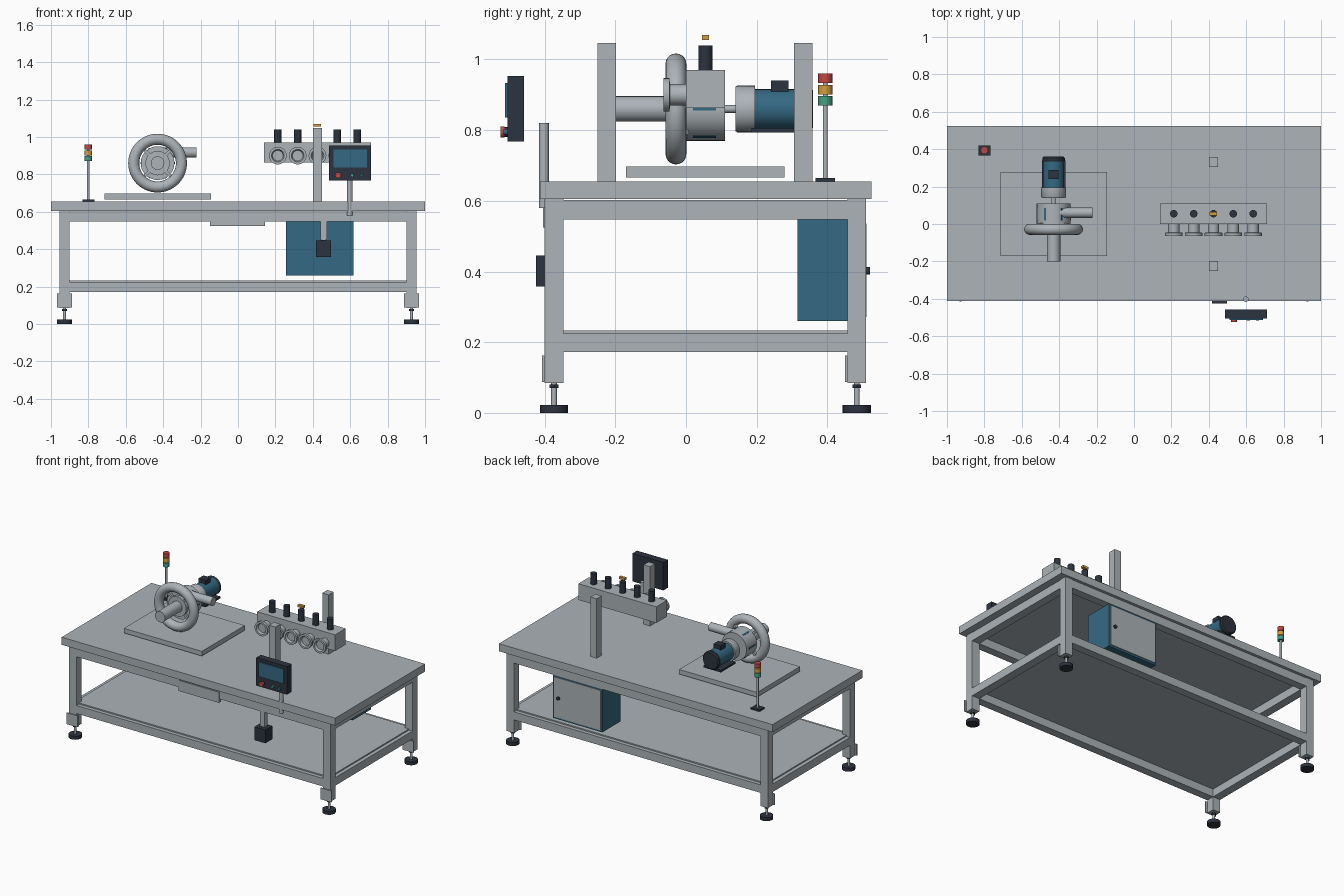
import bpy, bmesh, math
from mathutils import Matrix, Vector

if "Cube" in bpy.data.objects:
    bpy.data.objects.remove(bpy.data.objects["Cube"])


def material(name, rgb):
    m = bpy.data.materials.new(name)
    lin = [((c / 255 + 0.055) / 1.055) ** 2.4 for c in rgb]
    m.diffuse_color = (*lin, 1)
    m.use_nodes = True
    m.node_tree.nodes["Principled BSDF"].inputs["Base Color"].default_value = m.diffuse_color
    return m


STEEL = material("steel_grey", (172, 179, 184))
TEAL = material("teal_blue", (52, 105, 131))
DARK = material("dark_charcoal", (44, 51, 62))
RED = material("signal_red", (196, 72, 68))
AMBER = material("signal_amber", (212, 158, 62))
GREEN = material("signal_green", (72, 160, 132))


def finish(name, bm, mat, smooth=False):
    bmesh.ops.recalc_face_normals(bm, faces=bm.faces)
    mesh = bpy.data.meshes.new(name)
    bm.to_mesh(mesh)
    bm.free()
    mesh.materials.append(mat)
    ob = bpy.data.objects.new(name, mesh)
    bpy.context.collection.objects.link(ob)
    if smooth:
        bpy.ops.object.select_all(action='DESELECT')
        bpy.context.view_layer.objects.active = ob
        ob.select_set(True)
        bpy.ops.object.shade_smooth_by_angle(angle=math.radians(35))
    return ob


def box(name, x, y, z, mat=STEEL):
    """Box from (min, max) pairs."""
    bm = bmesh.new()
    size = Vector((x[1] - x[0], y[1] - y[0], z[1] - z[0]))
    mid = Vector((x[0] + x[1], y[0] + y[1], z[0] + z[1])) / 2
    bmesh.ops.create_cube(bm, size=1, matrix=Matrix.Translation(mid) @ Matrix.Diagonal((*size, 1)))
    return finish(name, bm, mat)


AXES = {'X': Matrix.Rotation(math.pi / 2, 4, 'Y'),
        'Y': Matrix.Rotation(-math.pi / 2, 4, 'X'),
        'Z': Matrix.Identity(4)}


def lathe(name, origin, axis, profile, mat=STEEL, closed=False, n=40):
    """Revolve (radius, distance along axis) points around an axis through origin."""
    bm = bmesh.new()
    vs = [bm.verts.new((r, 0, h)) for r, h in profile]
    pairs = list(zip(vs, vs[1:])) + ([(vs[-1], vs[0])] if closed else [])
    edges = [bm.edges.new(p) for p in pairs]
    bmesh.ops.spin(bm, geom=vs + edges, cent=(0, 0, 0), axis=(0, 0, 1), angle=2 * math.pi, steps=n)
    bmesh.ops.remove_doubles(bm, verts=bm.verts, dist=1e-5)
    bm.transform(Matrix.Translation(origin) @ AXES[axis])
    return finish(name, bm, mat, True)


def rod(name, origin, axis, r, a, b, mat=STEEL, n=32):
    return lathe(name, origin, axis, [(0, a), (r, a), (r, b), (0, b)], mat, n=n)


# Table top, legs and rails
box("table_top", (-1, 1), (-.413, .525), (.605, .655))
LX, LY = (.90, .955), ((-.40, -.347), (.457, .51))
for sx in (-1, 1):
    xs = tuple(sorted(sx * v for v in LX))
    for ys in LY:
        cx, cy = sum(xs) / 2, sum(ys) / 2
        box("leg", xs, ys, (.085, .605))
        box("leg_plate", (cx - .04, cx + .04), (ys[0] - .007, ys[0]), (.087, .162))
        rod("foot_pad", (cx, cy, 0), 'Z', .04, 0, .023, DARK)
        rod("foot_stem", (cx, cy, 0), 'Z', .008, .023, .086, n=16)
        rod("foot_nut", (cx, cy, 0), 'Z', .014, .07, .08, DARK, 6)
    box("upper_side_rail", xs, (LY[0][1], LY[1][0]), (.547, .602))
    box("lower_side_rail", xs, (LY[0][1], LY[1][0]), (.172, .225))
for ys in LY:
    box("upper_long_rail", (-.90, .90), ys, (.547, .602))
    box("lower_long_rail", (-.90, .90), ys, (.172, .225))
box("lower_shelf", (-.93, .93), (-.375, .485), (.224, .233))
box("front_drawer_plate", (-.15, .145), (-.405, -.385), (.524, .594))

# Electrical cabinet under the table
box("cabinet", (.257, .618), (.315, .506), (.26, .547), TEAL)
box("cabinet_door", (.268, .607), (.505, .511), (.272, .536))
rod("door_lock", (.575, 0, .402), 'Y', .011, .51, .52, DARK, 20)

# Hanging control box
box("hanging_bracket", (.44, .475), (-.40, -.37), (.45, .553))
box("hanging_box", (.417, .497), (-.424, -.352), (.358, .446), DARK)
rod("hanging_gland", (.457, -.388, 0), 'Z', .012, .44, .463, DARK, 20)

# Screen panel with buttons and its pole
rod("screen_pole", (.598, -.402, 0), 'Z', .0145, .58, .82, n=24)
box("screen_housing", (.487, .712), (-.505, -.458), (.768, .953), DARK)
box("screen_glass", (.51, .69), (-.512, -.505), (.836, .933), TEAL)
rod("stop_button_base", (.535, 0, .795), 'Y', .014, -.514, -.505, DARK, 24)
rod("stop_button", (.535, 0, .795), 'Y', .016, -.525, -.513, RED, 24)
rod("start_button", (.61, 0, .795), 'Y', .009, -.516, -.505, GREEN, 20)
rod("mode_button", (.66, 0, .795), 'Y', .009, -.516, -.505, TEAL, 20)

# Manifold, its two posts, valves and nozzles
for y in (-.224, .332):
    box("manifold_post", (.402, .449), (y - .026, y + .026), (.655, 1.047))
box("manifold_block", (.14, .71), (0, .11), (.863, .97))
for i in range(5):
    x = .425 + (i - 2) * .106
    rod("valve_cap", (x, .055, 0), 'Z', .02, .97, 1.04, DARK, 24)
    lathe("nozzle", (x, 0, .9), 'Y', [(.03, 0), (.03, -.045), (.047, -.047), (.047, -.064),
                                      (.034, -.064), (.028, -.05), (0, -.05)])
box("centre_valve_lever", (.405, .445), (.045, .065), (1.055, 1.07), AMBER)

# Pump: base, ring casing, housing, pipes
PX, PZ = -.43, .86
P = (PX, 0, PZ)
box("pump_base", (-.715, -.145), (-.17, .279), (.666, .697))
ring = [(.1275 + .0295 * math.cos(t * math.tau / 20), -.0285 + .0295 * math.sin(t * math.tau / 20))
        for t in range(20)]
lathe("pump_ring", P, 'Y', ring, closed=True, n=56)
lathe("pump_housing", P, 'Y', [(0, -.02), (.065, -.02), (.065, 0), (.09, 0), (.09, .11), (0, .11)])
rod("inlet_pipe", P, 'Y', .036, -.20, 0)
rod("outlet_pipe", (0, .06, .917), 'X', .027, -.43, -.222)
for i in range(6):
    a = i * math.pi / 3
    slot = box("housing_slot", (.086, .092), (.02, .085), (-.005, .005), TEAL)
    slot.data.transform(Matrix.Translation(P) @ Matrix.Rotation(a, 4, 'Y'))
# Ring supports joining the ring to the housing
for i in range(4):
    web = box("ring_web", (.06, .11), (-.012, .006), (-.008, .008))
    web.data.transform(Matrix.Translation(P) @ Matrix.Rotation((i + .5) * math.pi / 2, 4, 'Y'))

# Motor
rod("motor_shaft", P, 'Y', .011, .11, .145, n=20)
lathe("motor_flange", P, 'Y', [(0, .14), (.063, .14), (.066, .145), (.066, .195), (0, .195)])
rod("motor_body", P, 'Y', .056, .19, .338, TEAL)
lathe("motor_fan_cover", P, 'Y', [(.058, .335), (.06, .338), (.06, .352), (.053, .36), (0, .36)], DARK)
box("motor_terminal_box", (PX - .026, PX + .026), (.24, .29), (.905, .94), DARK)
box("motor_foot", (PX - .063, PX + .063), (.185, .34), (.793, .806), DARK)

# Signal tower
T = (-.8, .394, 0)
box("tower_base", (-.832, -.768), (.367, .421), (.655, .665), DARK)
rod("tower_pole", T, 'Z', .007, .665, .935, n=20)
for name, z, mat in (("green", .87, GREEN), ("amber", .901, AMBER), ("red", .933, RED)):
    rod("tower_light_" + name, T, 'Z', .02, z, z + .027, mat)
